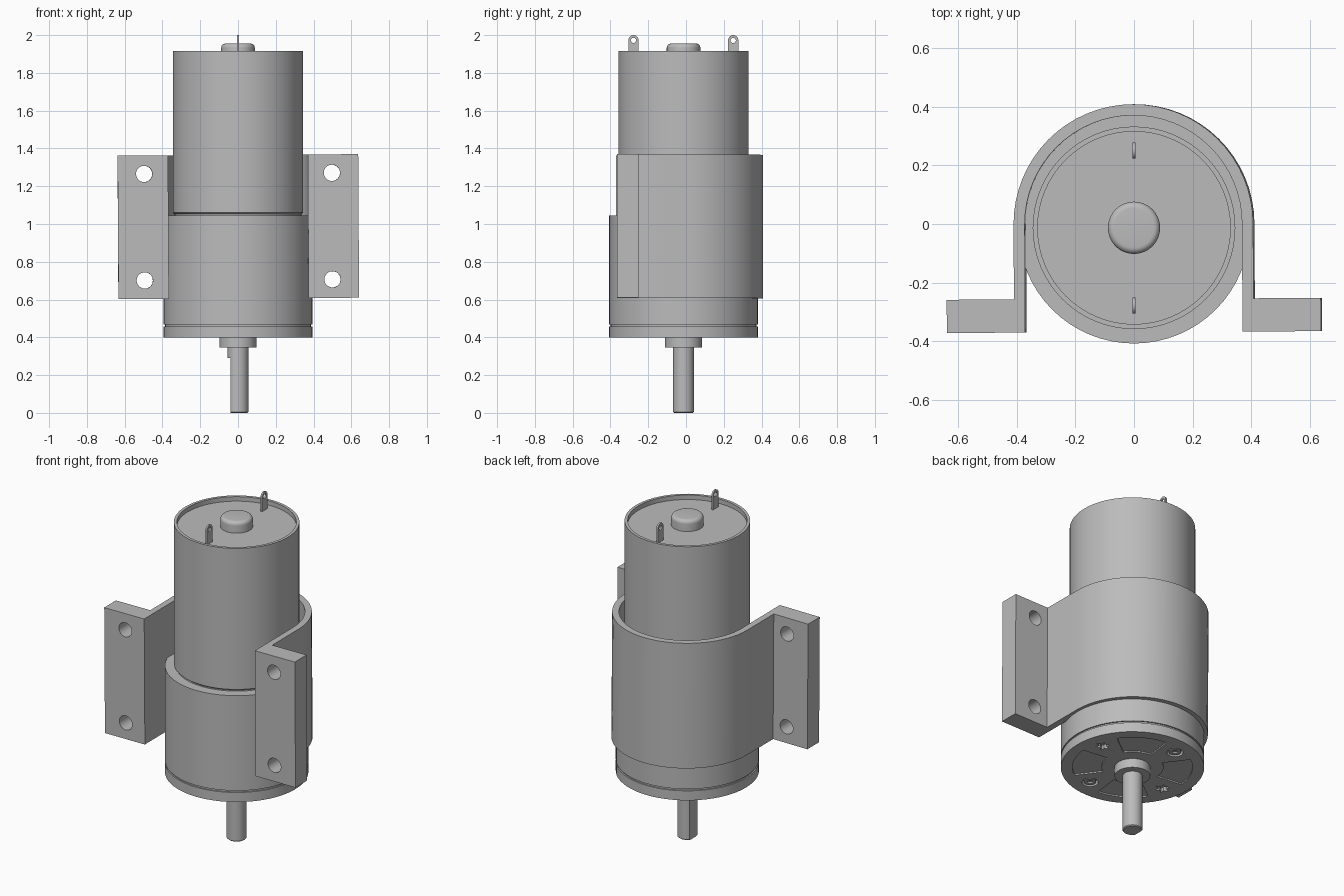
import bpy, bmesh, math
from mathutils import Matrix

if "Cube" in bpy.data.objects:
    bpy.data.objects.remove(bpy.data.objects["Cube"])

AXIS_Y = -0.013
SEGMENTS = 64

metal = bpy.data.materials.new("grey metal")
metal.use_nodes = True
metal.diffuse_color = (0.5, 0.5, 0.5, 1)
metal.node_tree.nodes["Principled BSDF"].inputs["Base Color"].default_value = (0.5, 0.5, 0.5, 1)


def finish(name, bm, location=(0, 0, 0)):
    bmesh.ops.recalc_face_normals(bm, faces=bm.faces)
    mesh = bpy.data.meshes.new(name)
    bm.to_mesh(mesh)
    bm.free()
    mesh.materials.append(metal)
    obj = bpy.data.objects.new(name, mesh)
    obj.location = location
    bpy.context.collection.objects.link(obj)
    return obj


def activate(obj):
    bpy.ops.object.select_all(action='DESELECT')
    obj.select_set(True)
    bpy.context.view_layer.objects.active = obj


def smooth(obj):
    activate(obj)
    bpy.ops.object.shade_smooth_by_angle(angle=math.radians(30))


def lathe(name, profile, location=(0, AXIS_Y, 0), steps=SEGMENTS):
    """Turn a (radius, z) profile around the vertical axis."""
    bm = bmesh.new()
    verts = [bm.verts.new((r, 0, z)) for r, z in profile]
    edges = [bm.edges.new(pair) for pair in zip(verts, verts[1:])]
    bmesh.ops.spin(bm, geom=verts + edges, cent=(0, 0, 0), axis=(0, 0, 1),
                   angle=math.tau, steps=steps)
    bmesh.ops.remove_doubles(bm, verts=bm.verts, dist=1e-5)
    return finish(name, bm, location)


def prism(name, outline, low, high, location=(0, 0, 0), matrix=Matrix()):
    """Extrude a flat outline between two heights, then orient it."""
    bm = bmesh.new()
    face = bm.faces.new([bm.verts.new((x, y, low)) for x, y in outline])
    result = bmesh.ops.extrude_face_region(bm, geom=[face])
    top = [v for v in result["geom"] if isinstance(v, bmesh.types.BMVert)]
    bmesh.ops.translate(bm, verts=top, vec=(0, 0, high - low))
    bm.transform(matrix)
    return finish(name, bm, location)


def arc(radius, start, end, steps, center=(0, 0)):
    """Points on an arc, with angles in degrees."""
    angles = [math.radians(start + (end - start) * i / steps) for i in range(steps + 1)]
    return [(center[0] + radius * math.cos(a), center[1] + radius * math.sin(a)) for a in angles]


def circle(radius, steps=24, center=(0, 0)):
    return arc(radius, 0, 360, steps, center)[:-1]


def cut(obj, cutters):
    """Subtract each cutter and discard it."""
    activate(obj)
    bpy.context.view_layer.update()
    for cutter in cutters:
        cutter.hide_render = True
        mod = obj.modifiers.new("cut", 'BOOLEAN')
        mod.operation = 'DIFFERENCE'
        mod.solver = 'EXACT'
        mod.object = cutter
        bpy.ops.object.modifier_apply(modifier=mod.name)
        bpy.data.objects.remove(cutter)


# Gearbox housing with a fine groove above the lid
gearbox = lathe("gearbox", [(0, 0.40), (0.394, 0.40), (0.394, 0.458), (0.386, 0.458),
                            (0.386, 0.469), (0.394, 0.469), (0.394, 1.045), (0, 1.045)])

# Recessed lid sectors and screw pockets on the underside
cutters = []
for i in range(4):
    mid = 60 + 90 * i
    sector = arc(0.33, mid - 25, mid + 25, 10) + arc(0.17, mid + 27, mid - 27, 8)
    cutters.append(prism("sector_cutter", sector, 0.38, 0.408, (0, AXIS_Y, 0)))
    angle = math.radians(mid + 45)
    spot = (0.285 * math.cos(angle), AXIS_Y + 0.285 * math.sin(angle), 0)
    if i % 2:
        star = [p for k in range(6) for p in
                (arc(0.045, 60 * k, 60 * k, 1)[0], arc(0.022, 60 * k + 30, 60 * k + 30, 1)[0])]
        cutters.append(prism("star_cutter", star, 0.38, 0.425, spot))
    else:
        cutters.append(prism("pocket_cutter", circle(0.045), 0.38, 0.425, spot))
        screw = lathe("lid_screw", [(0, 0.412), (0.016, 0.412), (0.016, 0.403),
                                    (0.034, 0.403), (0.034, 0.43), (0, 0.43)], spot, 20)
        smooth(screw)
cut(gearbox, cutters)
smooth(gearbox)

# Shaft collar and shaft with a flat along one side
smooth(lathe("shaft_collar", [(0, 0.345), (0.098, 0.345), (0.098, 0.41), (0, 0.41)]))
shaft = lathe("shaft", [(0, 0), (0.05, 0), (0.055, 0.005), (0.055, 0.37), (0, 0.37)], steps=32)
flat = [(-0.1, -0.1), (-0.041, -0.1), (-0.041, 0.1), (-0.1, 0.1)]
cut(shaft, [prism("flat_cutter", flat, -0.1, 0.29, (0, AXIS_Y, 0))])
smooth(shaft)

# Motor can with a raised rim around a recessed end cap
smooth(lathe("motor_can", [(0, 1.03), (0.335, 1.03), (0.335, 1.052), (0.345, 1.06),
                           (0.345, 1.915), (0.328, 1.915), (0.328, 1.888), (0, 1.888)]))

# Rounded bearing boss on the end cap
fillet = arc(0.022, 0, 90, 6, (0.067, 1.933))
smooth(lathe("bearing_boss", [(0, 1.87), (0.089, 1.87)] + fillet + [(0, 1.955)], steps=40))

# Pierced terminal tabs, standing in the side plane
side_plane = Matrix(((0, 0, 1, 0), (1, 0, 0, 0), (0, 1, 0, 0), (0, 0, 0, 1)))
for name, y in (("front_terminal", -0.278), ("back_terminal", 0.25)):
    tab_outline = [(-0.027, 1.87), (0.027, 1.87)] + arc(0.027, 0, 180, 12, (0, 1.973))
    tab = prism(name, tab_outline, -0.005, 0.005, (0, y, 0), side_plane)
    cut(tab, [prism("eye_cutter", circle(0.014, 16, (0, 1.972)), -0.05, 0.05, (0, y, 0), side_plane)])
    smooth(tab)

# Saddle bracket: half round strap with two straight legs and flanges
outer = [(0.637, -0.368), (0.637, -0.255), (0.408, -0.255)] + arc(0.408, 0, 180, 32)
outer += [(-0.408, -0.255), (-0.637, -0.255), (-0.637, -0.368)]
inner = [(-0.37, -0.368)] + arc(0.37, 180, 0, 32) + [(0.37, -0.368)]
bracket = prism("mounting_bracket", outer + inner, -0.38, 0.38)

# Four mounting holes through the flanges
front_plane = Matrix.Rotation(math.radians(90), 4, 'X')
holes = [prism("hole_cutter", circle(0.043, 32), -0.2, 0.2, (x, -0.31, z), front_plane)
         for x in (-0.497, 0.497) for z in (-0.282, 0.282)]
cut(bracket, holes)
bracket.location = (0, 0, 0.986)
bracket.rotation_euler = (0, -0.006, 0.005)
smooth(bracket)
